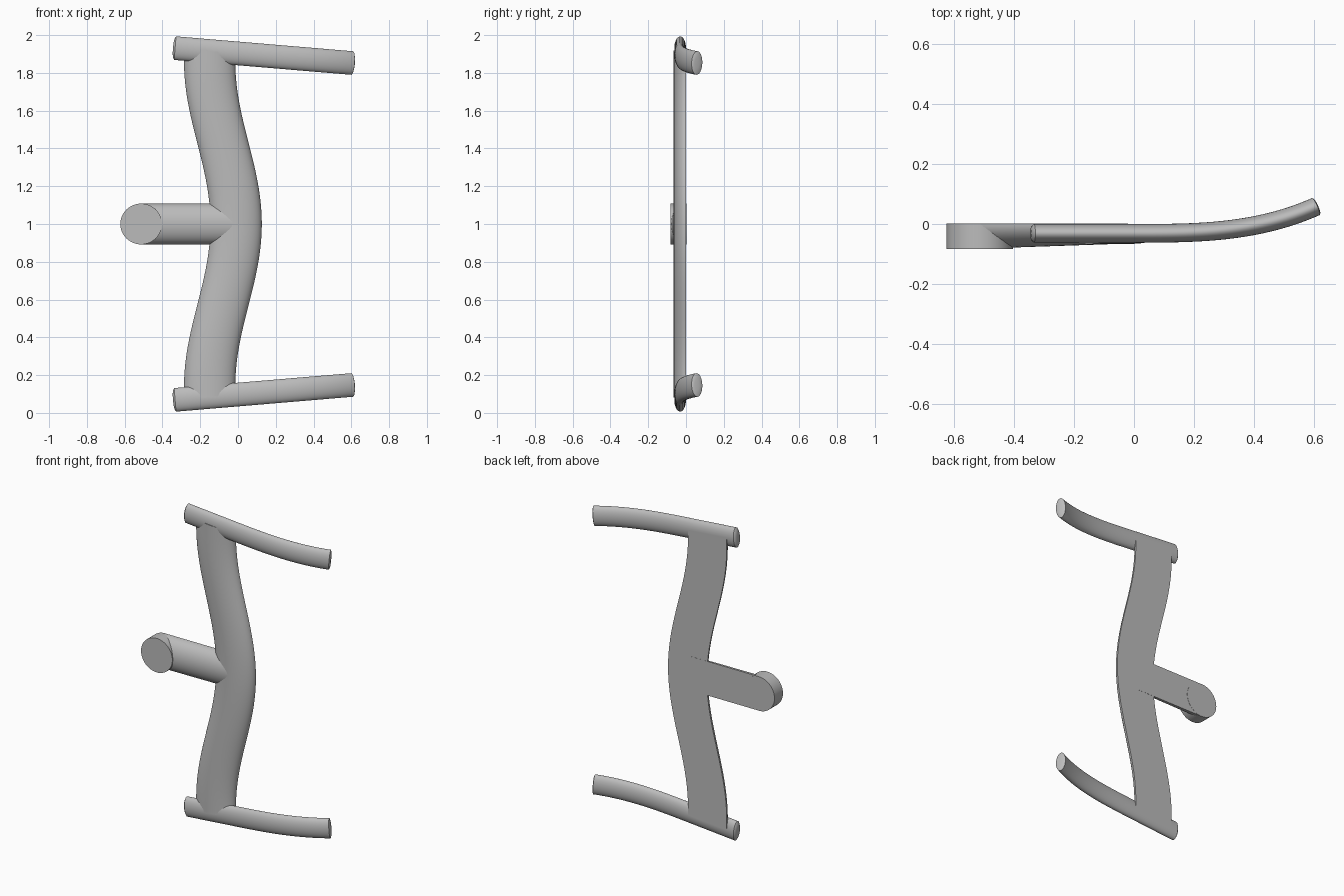
import bpy, bmesh, math
from mathutils import Vector

cube = bpy.data.objects.get("Cube")
if cube:
    bpy.data.objects.remove(cube)

grey = bpy.data.materials.new("plain grey")
grey.use_nodes = True
colour = (0.5, 0.5, 0.5, 1)
grey.diffuse_color = colour
grey.node_tree.nodes["Principled BSDF"].inputs["Base Color"].default_value = colour


def loft(name, rings):
    """Skin a list of closed rings and cap both ends."""
    bm = bmesh.new()
    loops = [[bm.verts.new(p) for p in ring] for ring in rings]
    n = len(loops[0])
    for a, b in zip(loops, loops[1:]):
        for i in range(n):
            j = (i + 1) % n
            bm.faces.new((a[i], a[j], b[j], b[i]))
    bm.faces.new(loops[0])
    bm.faces.new(loops[-1])
    bmesh.ops.recalc_face_normals(bm, faces=bm.faces)
    mesh = bpy.data.meshes.new(name)
    bm.to_mesh(mesh)
    bm.free()
    mesh.materials.append(grey)
    obj = bpy.data.objects.new(name, mesh)
    bpy.context.collection.objects.link(obj)
    bpy.ops.object.select_all(action='DESELECT')
    obj.select_set(True)
    bpy.context.view_layer.objects.active = obj
    bpy.ops.object.shade_smooth_by_angle(angle=math.radians(40))
    return obj


def ellipse(centre, u, v, count=40):
    return [centre + u * math.cos(t) + v * math.sin(t)
            for t in (2 * math.pi * i / count for i in range(count))]


def half_ellipse(centre, u, depth, count=28):
    """Flat at the back, bulging to the front."""
    front = Vector((0, -depth, 0))
    return [centre + u * math.cos(t) + front * math.sin(t)
            for t in (math.pi * i / count for i in range(count + 1))]


def arm_height(x):
    return 0.097 + 0.084 * x


# Wavy upright, flat at the back; its ends slant along the arms
def spine_ring(f):
    half = 1 - arm_height(-0.15)
    z = 1 + half * f
    x = -0.08 + 0.07 * math.cos(math.pi * min(abs(z - 1) / 0.86, 1))
    slant = -0.0113 * f ** 7
    return half_ellipse(Vector((x, 0, z)), Vector((0.136, 0, slant)), 0.066)


loft("spine", [spine_ring(i / 30) for i in range(-30, 31)])


# Oval arms, sloping inward and curling to the back at the free end
def arm_ring(x, side, scale=1.0, shift=0.0):
    bend = max(x, 0) / 0.605
    centre = Vector((x + shift, -0.031 + 0.089 * bend ** 3, 1 + side * (1 - arm_height(x))))
    tangent = Vector((1, 0.44 * bend ** 2, -0.084 * side)).normalized()
    across = tangent.cross(Vector((0, 0, 1))).normalized()
    up = across.cross(tangent)
    return ellipse(centre, across * 0.031 * scale, up * 0.0625 * scale)


for name, side in (("top_arm", 1), ("bottom_arm", -1)):
    rings = [arm_ring(-0.333, side, s, d) for s, d in ((0.45, -0.011), (0.8, -0.007))]
    rings += [arm_ring(-0.333 + 0.938 * i / 36, side) for i in range(37)]
    rings += [arm_ring(0.605, side, 0.8, 0.004), arm_ring(0.605, side, 0.45, 0.006)]
    loft(name, rings)

# Side stem and its flat round end
loft("stem", [half_ellipse(Vector((x, 0.001, 1)), Vector((0, 0, 0.108)), d)
              for x, d in ((-0.51, 0.083), (-0.02, 0.066))])
loft("stem_disc", [ellipse(Vector((-0.513, y, 1)), Vector((0.11, 0, 0)),
                           Vector((0, 0, 0.108)), 64) for y in (0.002, -0.083)])
